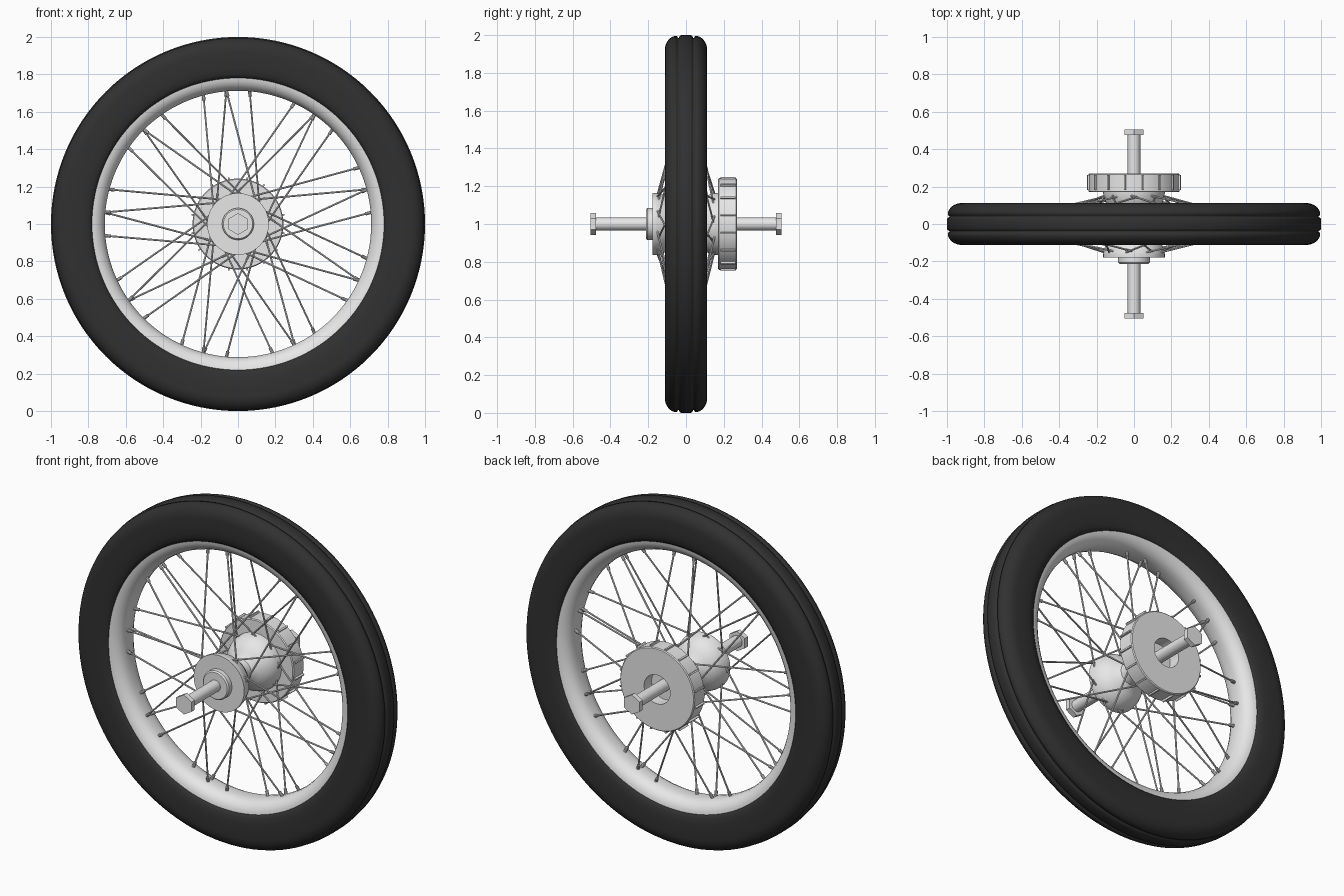
import bpy, bmesh, math
from mathutils import Vector, Matrix

if "Cube" in bpy.data.objects:
    bpy.data.objects.remove(bpy.data.objects["Cube"])


def material(name, rgb):
    m = bpy.data.materials.new(name)
    m.diffuse_color = (*rgb, 1)
    m.use_nodes = True
    m.node_tree.nodes["Principled BSDF"].inputs["Base Color"].default_value = m.diffuse_color
    return m


RUBBER = material("black rubber", (0.03, 0.03, 0.03))
METAL = material("light metal", (0.8, 0.8, 0.8))


def finish(bm, name, mat, angle=35):
    bmesh.ops.recalc_face_normals(bm, faces=bm.faces)
    me = bpy.data.meshes.new(name)
    bm.to_mesh(me)
    bm.free()
    ob = bpy.data.objects.new(name, me)
    bpy.context.collection.objects.link(ob)
    me.materials.append(mat)
    ob.location.z = 1
    bpy.ops.object.select_all(action='DESELECT')
    ob.select_set(True)
    bpy.context.view_layer.objects.active = ob
    bpy.ops.object.shade_smooth_by_angle(angle=math.radians(angle))
    return ob


def lathe(name, profile, mat, seg=64, closed=False, angle=35):
    """Turn (y, radius) points around the axle; r = 0 points become poles."""
    bm = bmesh.new()
    rings = []
    for y, r in profile:
        if r == 0:
            rings.append([bm.verts.new((0, y, 0))] * seg)
        else:
            rings.append([bm.verts.new((r * math.sin(math.tau * i / seg), y,
                                        r * math.cos(math.tau * i / seg))) for i in range(seg)])
    pairs = list(zip(rings, rings[1:]))
    if closed:
        pairs.append((rings[-1], rings[0]))
    for a, b in pairs:
        for i in range(seg):
            j = (i + 1) % seg
            bm.faces.new(list(dict.fromkeys((a[i], a[j], b[j], b[i]))))
    return finish(bm, name, mat, angle)


def mirrored(half):
    """Complete a half profile (y >= 0 side, from y = 0 outwards) on both sides."""
    return [(-y, r) for y, r in reversed(half)] + half


def rod(bm, a, b, radius, seg):
    d = b - a
    m = Matrix.Translation((a + b) / 2) @ d.to_track_quat('Z', 'Y').to_matrix().to_4x4()
    bmesh.ops.create_cone(bm, cap_ends=True, segments=seg, radius1=radius, radius2=radius,
                          depth=d.length, matrix=m)


def polar(r, deg, y):
    t = math.radians(deg)
    return Vector((r * math.cos(t), y, r * math.sin(t)))


# Tyre with two shallow tread grooves and rounded shoulders
tyre = [(0.026, 1.0), (0.033, 0.996), (0.037, 0.986), (0.043, 0.986), (0.047, 0.994)]
for k in range(1, 9):
    t = math.radians(90 * k / 8)
    tyre.append((0.05 + 0.062 * math.sin(t), 0.92 + 0.076 * math.cos(t)))
tyre += [(0.112, 0.87), (0.11, 0.83), (0.104, 0.80), (0.092, 0.78), (0.05, 0.775)]
lathe("tyre", mirrored(tyre), RUBBER, 128, True, 70)

# Rim with a dished inner face
rim = [(0.02, 0.712), (0.045, 0.717), (0.065, 0.728), (0.08, 0.745), (0.09, 0.765),
       (0.093, 0.785), (0.06, 0.79)]
lathe("rim", mirrored(rim), METAL, 128, True)

# Hub: two domes joined by a waist, ending in the front flange
dome = [(0.0, 0.06), (0.03, 0.065), (0.045, 0.08), (0.06, 0.105), (0.08, 0.128),
        (0.105, 0.147), (0.13, 0.158), (0.155, 0.164)]
hub = [(-0.178, 0), (-0.178, 0.165), (-0.16, 0.165)]
hub += [(-y, r) for y, r in reversed(dome[1:])] + dome + [(0.175, 0.165), (0.175, 0)]
lathe("hub", hub, METAL)
lathe("bearing_collar", [(-0.17, 0), (-0.17, 0.085), (-0.205, 0.085), (-0.213, 0.078),
                         (-0.213, 0)], METAL)

# Brake drum with a bored back face
lathe("brake_drum", [(0.17, 0), (0.17, 0.238), (0.175, 0.243), (0.265, 0.243),
                     (0.27, 0.238), (0.27, 0.085), (0.2, 0.085), (0.2, 0)], METAL)

# Cooling ribs around the drum
bm = bmesh.new()
for i in range(16):
    t = math.tau * (i + 0.5) / 16
    m = (Matrix.Rotation(t, 4, 'Y') @ Matrix.Translation((0, 0.222, 0.244))
         @ Matrix.Diagonal((0.009, 0.08, 0.02, 1)))
    bmesh.ops.create_cube(bm, size=1, matrix=m)
finish(bm, "drum_ribs", METAL)

# Axle with hexagonal heads
lathe("axle", [(-0.49, 0), (-0.49, 0.034), (0.49, 0.034), (0.49, 0)], METAL, 32)
for side, label in ((-1, "front"), (1, "back")):
    lathe(label + "_axle_nut", [(side * 0.476, 0), (side * 0.476, 0.058),
                                (side * 0.506, 0.058), (side * 0.506, 0)], METAL, 6)

# Crossed spokes: each flange has nine leading and nine trailing ones
for side, label, lead, trail in ((-1, "front", 105, 95), (1, "back", 95, 85)):
    spokes, nipples = bmesh.new(), bmesh.new()
    for k in range(9):
        for start, lean in ((lead, 45), (trail, -45)):
            ang = start + 40 * k
            outer = polar(0.715, ang, side * 0.015)
            inner = polar(0.15, ang + lean, side * (0.155 if lean > 0 else 0.148))
            rod(spokes, inner, outer, 0.005, 8)
            rod(nipples, outer.lerp(inner, 0.05), outer, 0.009, 10)
    finish(spokes, label + "_spokes", METAL)
    finish(nipples, label + "_spoke_nipples", METAL)
